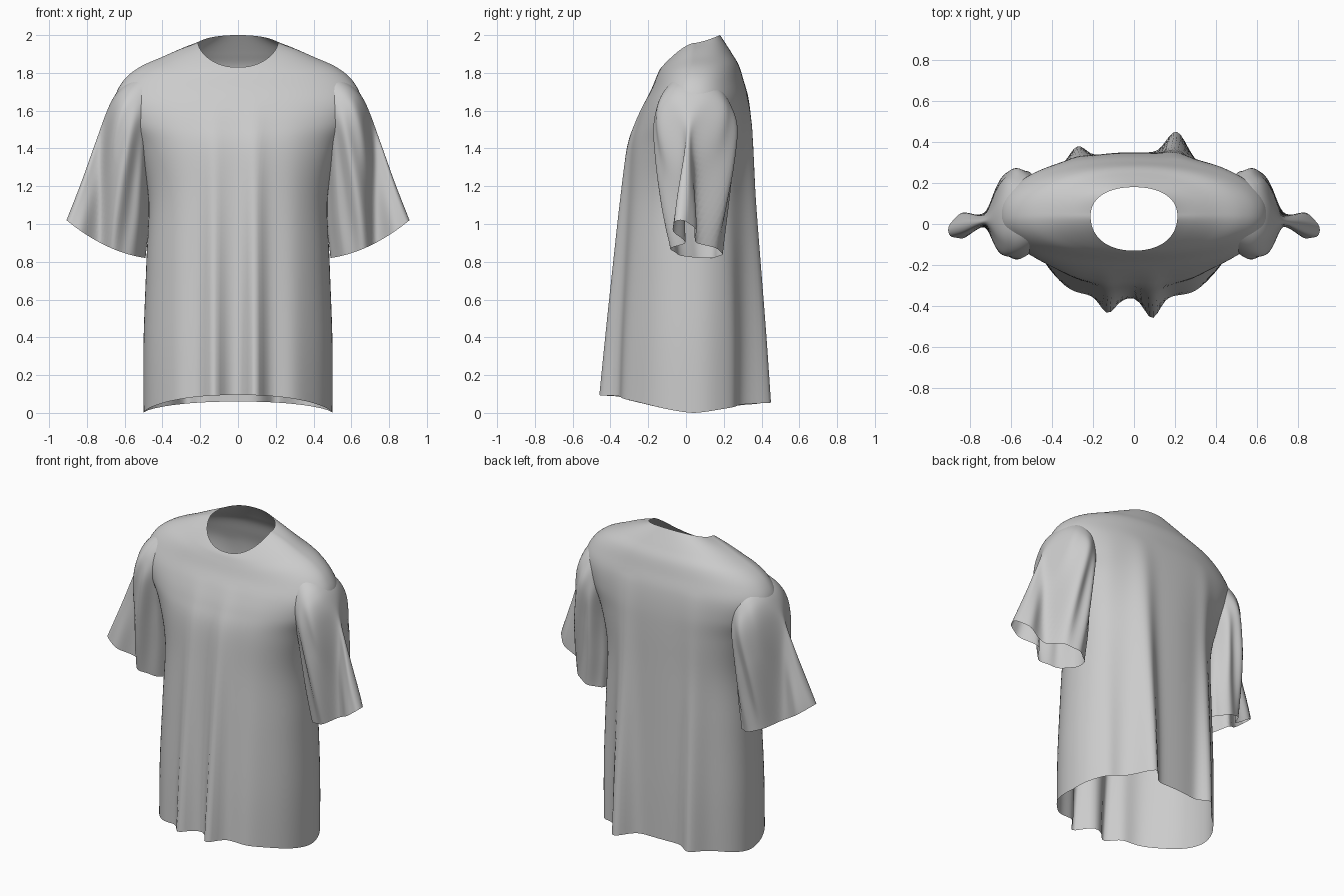
import bpy, math
from mathutils import Vector

if "Cube" in bpy.data.objects:
    bpy.data.objects.remove(bpy.data.objects["Cube"])

fabric = bpy.data.materials.new("light grey fabric")
fabric.diffuse_color = (0.6, 0.6, 0.6, 1)
fabric.use_nodes = True
fabric.node_tree.nodes["Principled BSDF"].inputs["Base Color"].default_value = fabric.diffuse_color


def smooth_rows(rows, steps):
    """Catmull-Rom resample of a short table of section values."""
    out, n = [], len(rows)
    for i in range(n - 1):
        p0, p1, p2, p3 = (rows[max(0, min(n - 1, i + k))] for k in (-1, 0, 1, 2))
        for s in range(steps):
            t = s / steps
            out.append([0.5 * (2 * b + (c - a) * t + (2 * a - 5 * b + 4 * c - d) * t * t
                               + (3 * b - a - 3 * c + d) * t ** 3)
                        for a, b, c, d in zip(p0, p1, p2, p3)])
    out.append(list(rows[-1]))
    return out


def loft(name, rings, hidden):
    """Open cloth tube through closed rings, leaving out faces whose corners are all hidden."""
    n = len(rings[0])
    verts = [p for r in rings for p in r]
    skip = [hidden(*p) for p in verts]
    faces = [(i * n + j, i * n + (j + 1) % n, (i + 1) * n + (j + 1) % n, (i + 1) * n + j)
             for i in range(len(rings) - 1) for j in range(n)]
    faces = [f for f in faces if not all(skip[v] for v in f)]
    mesh = bpy.data.meshes.new(name)
    mesh.from_pydata(verts, [], faces)
    mesh.materials.append(fabric)
    mesh.polygons.foreach_set("use_smooth", [True] * len(faces))
    ob = bpy.data.objects.new(name, mesh)
    bpy.context.collection.objects.link(ob)
    return ob


def bump(x, centre, width):
    return math.exp(-((x - centre) / width) ** 2)


# Shirt body: half width, front y, back y, then height at front, side, back
BODY = smooth_rows([
    (.50, -.37, .345, .095, .0, .06),
    (.50, -.36, .35, .40, .38, .40),
    (.485, -.34, .35, .80, .80, .80),
    (.475, -.32, .35, 1.15, 1.15, 1.15),
    (.535, -.30, .35, 1.40, 1.40, 1.40),
    (.615, -.265, .345, 1.53, 1.54, 1.55),
    (.652, -.225, .33, 1.63, 1.655, 1.67),
    (.61, -.185, .305, 1.71, 1.755, 1.76),
    (.525, -.16, .28, 1.77, 1.828, 1.84),
    (.40, -.145, .245, 1.805, 1.885, 1.90),
    (.30, -.137, .21, 1.82, 1.928, 1.955),
    (.212, -.13, .18, 1.83, 1.958, 2.0)], 6)
# Sleeve: outer x, z, inner x, z, front y, back y, wrinkle depth
SLEEVE = smooth_rows([
    (.52, 1.79, .40, 1.60, -.10, .18, 0),
    (.615, 1.725, .44, 1.50, -.15, .24, .001),
    (.68, 1.63, .46, 1.38, -.168, .268, .006),
    (.755, 1.43, .465, 1.20, -.15, .245, .012),
    (.83, 1.22, .47, 1.01, -.125, .21, .012),
    (.908, 1.02, .49, .82, -.105, .175, .01)], 8)
# Draped folds: x position, width, depth
FRONT_FOLDS = [(-.13, .05, .075), (.09, .05, .095), (-.01, .04, -.01), (.3, .08, .025), (-.32, .09, .025)]
BACK_FOLDS = [(-.28, .06, .085), (.21, .07, .135), (.42, .05, .03)]
CY = .04


def pinch(x):
    """Sleeve cloth gathers into a thin ridge beyond the arm, opening again at the tip."""
    if x < .735:
        return 1 - .8 * bump(x, .735, .05)
    return .2 + .5 * (1 - bump(x, .735, .09))


def sleeve_y(yf, yb, f, c, half):
    """Section depth: squarer at the cap, outer edge hanging towards the front."""
    power = .7 + .3 * min(1, f / .5)
    return (yf + yb) / 2 - .065 * f * c + (yb - yf) / 2 * math.copysign(abs(half) ** power, half)


def in_sleeve(x, y, z):
    x = abs(x)
    if z < 1.22 or x < .4:
        return False
    best = None
    for i, (xo, zo, xi, zi, yf, yb, w) in enumerate(SLEEVE):
        ux, uz = (xo - xi) / 2, (zo - zi) / 2
        dx, dz = x - (xo + xi) / 2, z - (zo + zi) / 2
        d = abs(ux * dz - uz * dx) / math.hypot(ux, uz)
        if best is None or d < best[0]:
            best = (d, (ux * dx + uz * dz) / (ux * ux + uz * uz), yf, yb, i / (len(SLEEVE) - 1))
    d, c, yf, yb, f = best
    if d > .03 or abs(c) > .93:
        return False
    s = math.sqrt(1 - c * c) * pinch(x)
    return sleeve_y(yf, yb, f, c, -s) + .015 < y < sleeve_y(yf, yb, f, c, s) - .015


def in_body(x, y, z):
    if z < 1.22:
        return False
    a, yf, yb = min(BODY, key=lambda r: abs(r[4] - z))[:3]
    end = (yf if y < CY else yb) - CY
    return (abs(x) / a) ** 2.2 + abs((y - CY) / end) ** 2.2 < .9


N = 160
rings = []
for a, yf, yb, zf, zs, zb in BODY:
    ring = []
    drape = max(0, 1 - zs / 1.7)
    for j in range(N):
        t = 2 * math.pi * j / N
        c, s = math.cos(t), math.sin(t)
        x = a * math.copysign(abs(c) ** .9, c)
        k = abs(s) ** .9
        end, zend = (yf, zf) if s < 0 else (yb, zb)
        folds = FRONT_FOLDS if s < 0 else BACK_FOLDS
        y = CY + (end - CY) * k
        y += math.copysign(1, s) * k * drape * sum(d * bump(x, f, w) for f, w, d in folds)
        ring.append((x, y, zs + (zend - zs) * abs(s) ** 1.3))
    rings.append(ring)
loft("shirt_body", rings, in_sleeve)

M = 96
for side, label in ((1, "left"), (-1, "right")):
    rings = []
    for i, (xo, zo, xi, zi, yf, yb, w) in enumerate(SLEEVE):
        out, inn = Vector((xo, 0, zo)), Vector((xi, 0, zi))
        mid, u = (out + inn) / 2, (out - inn) / 2
        f = i / (len(SLEEVE) - 1)
        ring = []
        for j in range(M):
            t = 2 * math.pi * j / M
            c, s = math.cos(t), math.sin(t)
            p = mid + u * c
            g = pinch(p.x)
            p.y = sleeve_y(yf, yb, f, c, s * g) + w * math.sin(9 * t + .6) * abs(s) * g
            p.z -= .035 * f ** 4 * s * s
            ring.append((p.x * side, p.y, p.z))
        rings.append(ring if side > 0 else ring[::-1])
    # hem first, so faces point outward
    loft(label + "_sleeve", rings[::-1], in_body)
